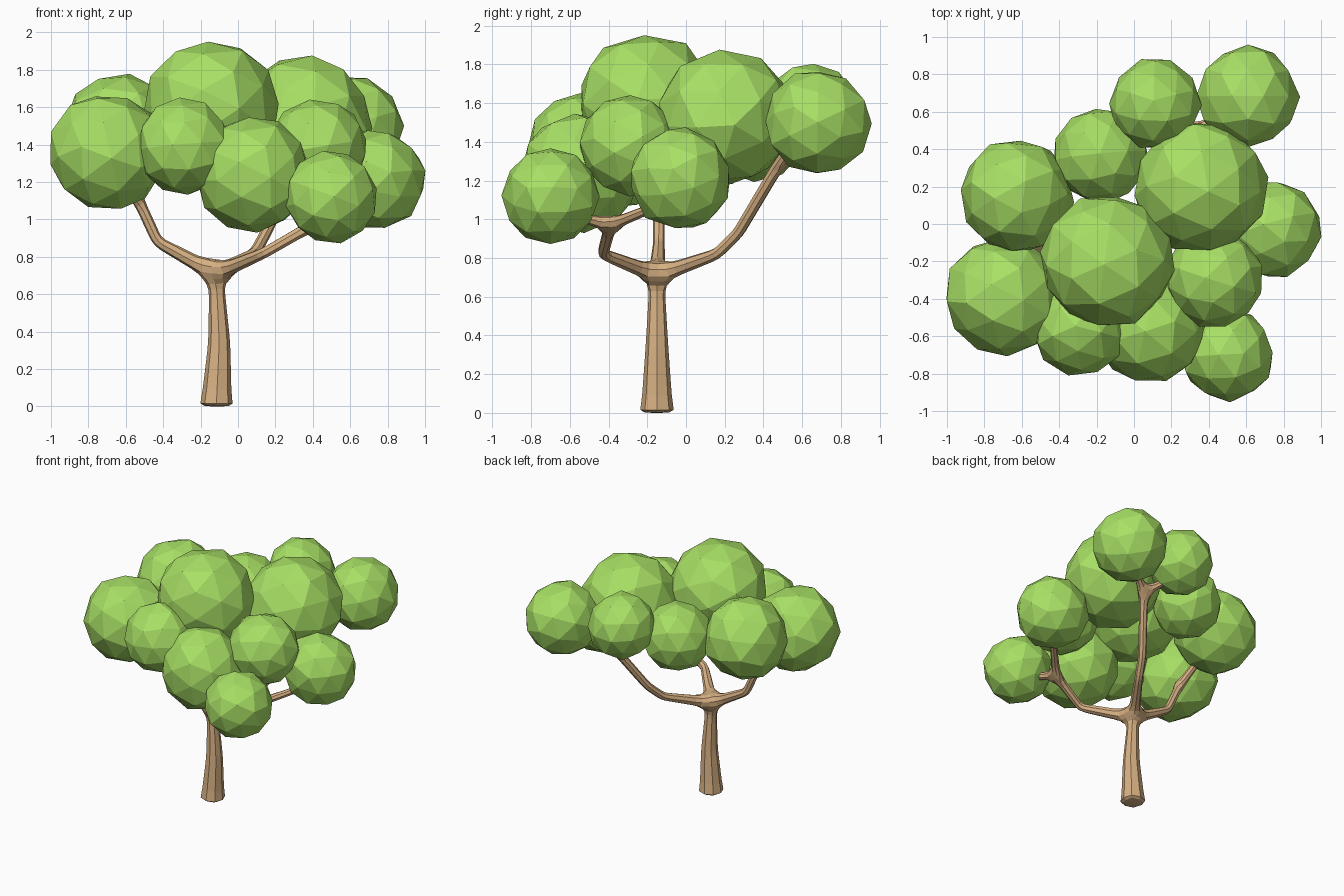
import bpy, bmesh, random
from mathutils import Vector, Euler

random.seed(4)


def material(name, color):
    m = bpy.data.materials.new(name)
    m.diffuse_color = color
    return m


bark = material("bark", (0.68, 0.44, 0.23, 1))
green = material("leaf_green", (0.39, 0.74, 0.13, 1))


def add_object(name, mesh, mat):
    obj = bpy.data.objects.new(name, mesh)
    bpy.context.collection.objects.link(obj)
    mesh.materials.append(mat)
    return obj


# Trunk and branches: a skeleton of joints (x, y, z, radius, parent index)
joints = [
    (-0.115, -0.15, -0.004, 0.110, None),
    (-0.115, -0.15, 0.03, 0.088, 0),
    (-0.100, -0.15, 0.34, 0.064, 1),
    (-0.112, -0.15, 0.60, 0.047, 2),
    (-0.120, -0.15, 0.71, 0.048, 3),
    # left branch and its fork
    (-0.43, -0.14, 0.88, 0.032, 4),
    (-0.54, -0.14, 1.12, 0.032, 5),
    (-0.60, 0.06, 1.32, 0.025, 6),
    (-0.66, -0.30, 1.28, 0.025, 6),
    # front right branch and its fork
    (0.14, -0.43, 0.82, 0.032, 4),
    (0.40, -0.39, 0.97, 0.034, 9),
    (0.48, -0.62, 1.03, 0.025, 10),
    (0.66, -0.12, 1.08, 0.025, 10),
    # back right branch and its fork
    (0.09, 0.16, 0.82, 0.032, 4),
    (0.15, 0.27, 0.93, 0.032, 13),
    (0.32, 0.49, 1.30, 0.034, 14),
    (0.54, 0.62, 1.42, 0.025, 15),
    (0.16, 0.60, 1.42, 0.025, 15),
]
mesh = bpy.data.meshes.new("trunk_and_branches")
mesh.from_pydata([j[:3] for j in joints],
                 [(j[4], i) for i, j in enumerate(joints) if j[4] is not None], [])
trunk = add_object("trunk_and_branches", mesh, bark)
trunk.modifiers.new("Skin", 'SKIN')
for j, sv in zip(joints, mesh.skin_vertices[0].data):
    sv.radius = (j[3], j[3])
mesh.skin_vertices[0].data[0].use_root = True
sub = trunk.modifiers.new("Subdivision", 'SUBSURF')
sub.levels = sub.render_levels = 1

# Foliage: faceted, slightly irregular balls (x, y, z, radius)
clumps = [
    (-0.14, -0.20, 1.60, 0.362), (0.355, 0.20, 1.525, 0.36),
    (-0.63, 0.15, 1.475, 0.31), (-0.695, -0.385, 1.36, 0.318),
    (-0.29, -0.56, 1.39, 0.258), (0.08, -0.55, 1.24, 0.312),
    (0.50, -0.70, 1.12, 0.25), (0.425, -0.29, 1.385, 0.265),
    (0.74, -0.03, 1.21, 0.267), (0.61, 0.68, 1.50, 0.274),
    (0.11, 0.64, 1.56, 0.247), (-0.18, 0.365, 1.45, 0.258),
]
for i, (x, y, z, r) in enumerate(clumps):
    bm = bmesh.new()
    bmesh.ops.create_icosphere(bm, subdivisions=2, radius=r)
    rot = Euler([random.uniform(0, 6.28) for _ in range(3)]).to_matrix()
    for v in bm.verts:
        v.co = rot @ v.co * random.uniform(0.965, 1.025) + Vector((x, y, z))
    mesh = bpy.data.meshes.new("leaf_clump")
    bm.to_mesh(mesh)
    bm.free()
    add_object(f"leaf_clump_{i + 1}", mesh, green)
